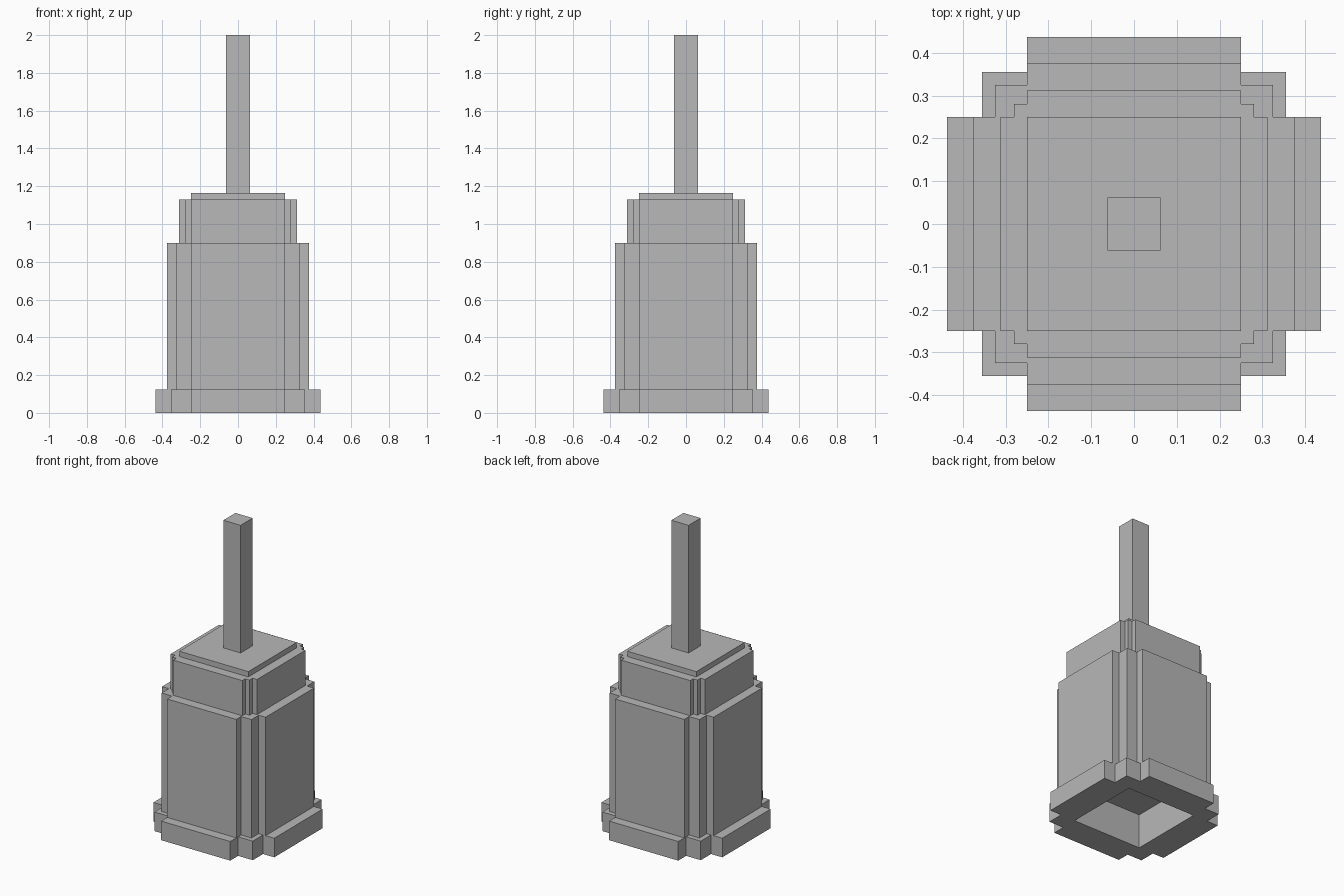
import bpy
import bmesh

cube = bpy.data.objects.get("Cube")
if cube:
    bpy.data.objects.remove(cube, do_unlink=True)

grey = bpy.data.materials.new("plain grey")
grey.use_nodes = True
colour = (0.48, 0.48, 0.48, 1)
grey.diffuse_color = colour
grey.node_tree.nodes["Principled BSDF"].inputs["Base Color"].default_value = colour

CORE = 0.25  # half width of the flat side panels


def prism(name, outline, z0, z1):
    """Extrude a closed outline from z0 to z1."""
    bm = bmesh.new()
    face = bm.faces.new([bm.verts.new((x, y, z0)) for x, y in outline])
    top = bmesh.ops.extrude_face_region(bm, geom=[face])["geom"]
    verts = [v for v in top if isinstance(v, bmesh.types.BMVert)]
    bmesh.ops.translate(bm, verts=verts, vec=(0, 0, z1 - z0))
    bmesh.ops.recalc_face_normals(bm, faces=bm.faces)
    mesh = bpy.data.meshes.new(name)
    bm.to_mesh(mesh)
    bm.free()
    mesh.materials.append(grey)
    obj = bpy.data.objects.new(name, mesh)
    bpy.context.collection.objects.link(obj)
    return obj


def square(h):
    return [(h, h), (-h, h), (-h, -h), (h, -h)]


def stepped(side, corner):
    """Square outline with stepped corners, one quarter turned four times."""
    quarter = [(side, CORE), (corner, CORE), (corner, corner),
               (CORE, corner), (CORE, side)]
    points = []
    for _ in range(4):
        points += quarter
        quarter = [(-y, x) for x, y in quarter]
    return points


# Tower tiers
base = prism("base", stepped(0.4375, 0.356), 0, 0.125)
body = prism("main_body", stepped(0.375, 0.325), 0.125, 0.9)
prism("upper_tier", stepped(0.3125, 0.281), 0.9, 1.13)
prism("top_plate", square(CORE), 1.13, 1.165)
prism("mast", square(0.0625), 1.165, 2.0)

# Square recess in the underside
cutter = prism("recess_cutter", square(CORE), -0.1, 0.225)
cutter.hide_render = True
for part in (base, body):
    mod = part.modifiers.new("recess", "BOOLEAN")
    mod.operation = "DIFFERENCE"
    mod.solver = "EXACT"
    mod.object = cutter
    bpy.context.view_layer.objects.active = part
    bpy.ops.object.modifier_apply(modifier=mod.name)
bpy.data.objects.remove(cutter, do_unlink=True)
